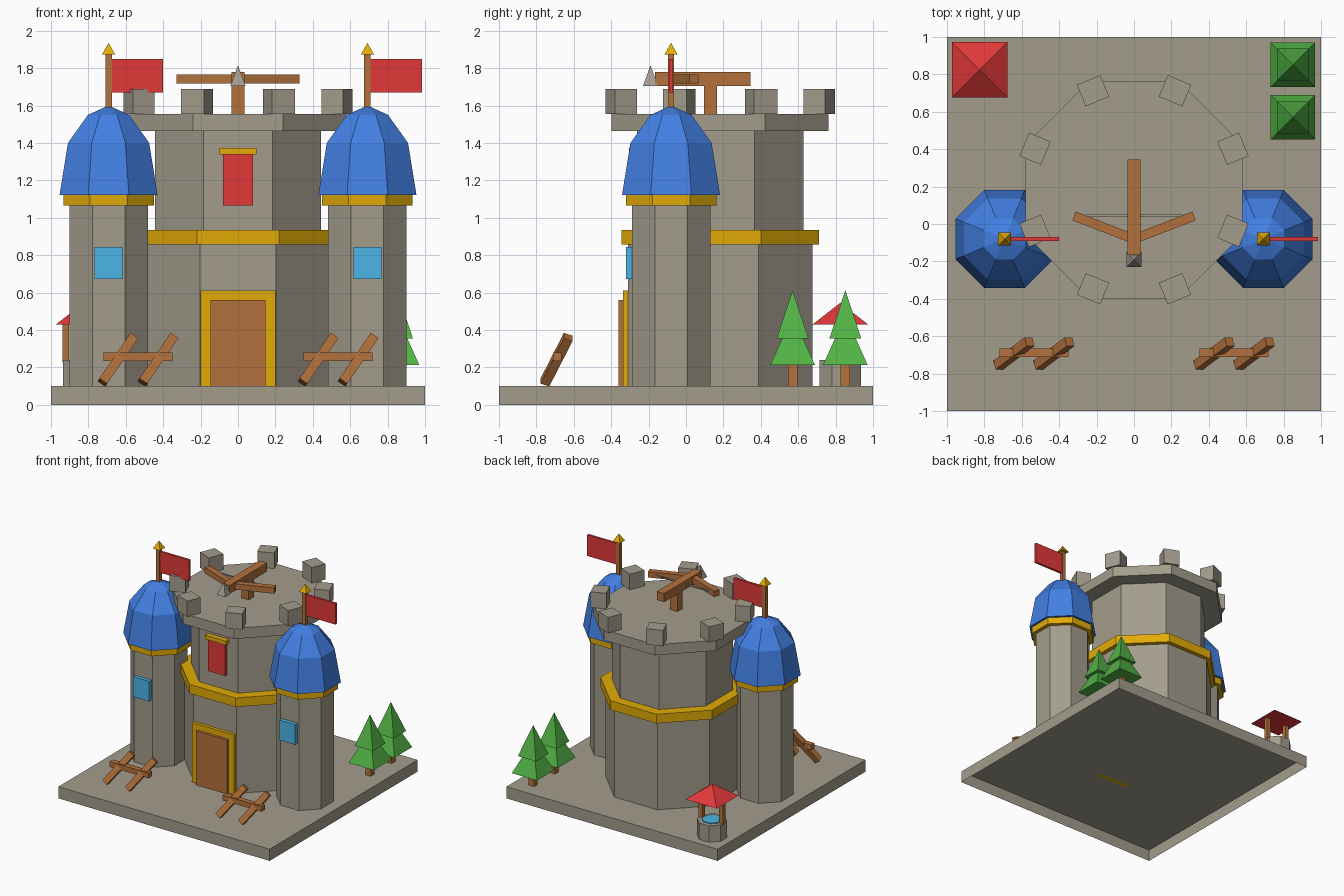
import bpy, bmesh, math
from mathutils import Vector, Matrix, Euler

if "Cube" in bpy.data.objects:
    bpy.data.objects.remove(bpy.data.objects["Cube"])


def material(name, r, g, b):
    m = bpy.data.materials.new(name)
    m.diffuse_color = (r, g, b, 1)
    m.use_nodes = True
    for node in m.node_tree.nodes:
        if node.type == 'BSDF_PRINCIPLED':
            node.inputs["Base Color"].default_value = (r, g, b, 1)
    return m


STONE = material("stone", 0.37, 0.335, 0.265)
GOLD = material("gold", 0.76, 0.41, 0.002)
BLUE = material("roof blue", 0.055, 0.215, 0.77)
RED = material("cloth red", 0.76, 0.04, 0.042)
WOOD = material("wood", 0.45, 0.165, 0.045)
SKY = material("window blue", 0.07, 0.46, 0.80)
GREEN = material("leaf green", 0.085, 0.45, 0.06)
IRON = material("iron", 0.36, 0.34, 0.30)


def finish(name, bm, mat):
    bmesh.ops.recalc_face_normals(bm, faces=bm.faces)
    mesh = bpy.data.meshes.new(name)
    bm.to_mesh(mesh)
    bm.free()
    mesh.materials.append(mat)
    obj = bpy.data.objects.new(name, mesh)
    bpy.context.collection.objects.link(obj)
    return obj


def box(name, center, size, mat, rot=(0, 0, 0)):
    """Box by centre, size and Euler rotation."""
    bm = bmesh.new()
    turn = Euler(rot).to_matrix().to_4x4()
    bmesh.ops.create_cube(bm, size=1, matrix=Matrix.Translation(center) @ turn @ Matrix.Diagonal((*size, 1)))
    return finish(name, bm, mat)


def stack(name, sides, x, y, profile, mat, open_bottom=False):
    """Faceted solid with flats on the axes; profile is (apothem, z) pairs."""
    bm = bmesh.new()
    rings = []
    for apothem, z in profile:
        r = apothem / math.cos(math.pi / sides)
        if r == 0:
            rings.append([bm.verts.new((x, y, z))] * sides)
            continue
        angles = [(2 * i + 1) * math.pi / sides for i in range(sides)]
        rings.append([bm.verts.new((x + r * math.cos(t), y + r * math.sin(t), z)) for t in angles])
    for low, high in zip(rings, rings[1:]):
        for i in range(sides):
            j = (i + 1) % sides
            bm.faces.new(list(dict.fromkeys((low[i], low[j], high[j], high[i]))))
    for ring in rings[-1:] if open_bottom else (rings[0], rings[-1]):
        if len(set(ring)) > 2:
            bm.faces.new(ring)
    return finish(name, bm, mat)


# Ground slab, open underneath
stack("base", 4, 0, 0, [(1, 0), (1, 0.1)], STONE, open_bottom=True)

# Keep
KY = 0.183
stack("keep_lower", 8, 0, KY, [(0.493, 0.1), (0.493, 0.865)], STONE)
stack("keep_band", 8, 0, KY, [(0.528, 0.857), (0.528, 0.935)], GOLD)
stack("keep_upper", 8, 0, KY, [(0.445, 0.93), (0.445, 1.47)], STONE)
stack("parapet", 8, 0, KY, [(0.58, 1.465), (0.58, 1.555)], STONE)
for i in range(8):
    t = (i + 0.5) * math.pi / 4
    pos = (0.573 * math.cos(t), KY + 0.573 * math.sin(t), 1.622)
    box(f"merlon_{i + 1}", pos, (0.125, 0.135, 0.134), STONE, rot=(0, 0, t))

# Door and banner
box("door_frame", (0, -0.317, 0.355), (0.4, 0.04, 0.51), GOLD)
box("door", (0, -0.335, 0.33), (0.295, 0.05, 0.46), WOOD)
box("banner", (0, -0.275, 1.205), (0.16, 0.03, 0.28), RED)
box("banner_rod", (0, -0.28, 1.355), (0.2, 0.05, 0.035), GOLD)

# Mounted crossbow on the roof
box("crossbow_post", (0, 0.13, 1.63), (0.07, 0.07, 0.15), WOOD)
box("crossbow_stock", (0, 0.09, 1.742), (0.07, 0.51, 0.073), WOOD)
for side, s in (("left", 1), ("right", -1)):
    box(f"crossbow_arm_{side}", (s * 0.16, -0.019, 1.742), (0.345, 0.05, 0.05), WOOD, rot=(0, 0, s * 0.367))
box("crossbow_string", (0, 0.045, 1.742), (0.52, 0.01, 0.01), IRON)
stack("crossbow_tip", 4, 0, -0.19, [(0.04, 1.705), (0, 1.815)], IRON)

# Side towers with windows, domes and flags
TY = -0.08
for side, s in (("left", 1), ("right", -1)):
    x = s * 0.692
    stack(f"tower_{side}", 8, x, TY, [(0.21, 0.1), (0.21, 1.07)], STONE)
    stack(f"tower_band_{side}", 8, x, TY, [(0.242, 1.065), (0.242, 1.125)], GOLD)
    dome = [(0.262, 1.122), (0.217, 1.4), (0.11, 1.55), (0, 1.6)]
    stack(f"tower_dome_{side}", 8, x, TY, dome, BLUE)
    box(f"window_{side}", (x, -0.297, 0.758), (0.15, 0.05, 0.172), SKY)
    box(f"flag_pole_{side}", (x, TY, 1.725), (0.034, 0.034, 0.31), WOOD)
    stack(f"finial_{side}", 4, x, TY, [(0.035, 1.873), (0, 1.935)], GOLD)
    box(f"flag_{side}", (x + 0.153, TY, 1.76), (0.278, 0.02, 0.18), RED)

# Barricades
for side, cx in (("left", 0.535), ("right", -0.535)):
    for i, dx in enumerate((-0.107, 0.107)):
        box(f"barricade_{side}_stake_{i + 1}", (cx + dx, -0.692, 0.241), (0.05, 0.05, 0.32), WOOD, rot=(-0.4, 0.6, 0))
    box(f"barricade_{side}_rail", (cx, -0.688, 0.257), (0.37, 0.045, 0.045), WOOD)

# Trees
for i, y in enumerate((0.57, 0.852)):
    box(f"tree_trunk_{i + 1}", (0.85, y, 0.17), (0.05, 0.05, 0.14), WOOD)
    stack(f"tree_lower_{i + 1}", 4, 0.85, y, [(0.119, 0.213), (0, 0.48)], GREEN)
    stack(f"tree_upper_{i + 1}", 4, 0.85, y, [(0.085, 0.355), (0, 0.612)], GREEN)

# Well
WX, WY = -0.825, 0.825
stack("well_basin", 8, WX, WY, [(0.11, 0.1), (0.11, 0.24)], STONE)
stack("well_water", 8, WX, WY, [(0.075, 0.23), (0.075, 0.247)], SKY)
for side, s in (("left", 1), ("right", -1)):
    box(f"well_post_{side}", (WX + s * 0.097, WY, 0.33), (0.035, 0.035, 0.21), WOOD)
stack("well_roof", 4, WX, WY, [(0.148, 0.43), (0, 0.545)], RED)
